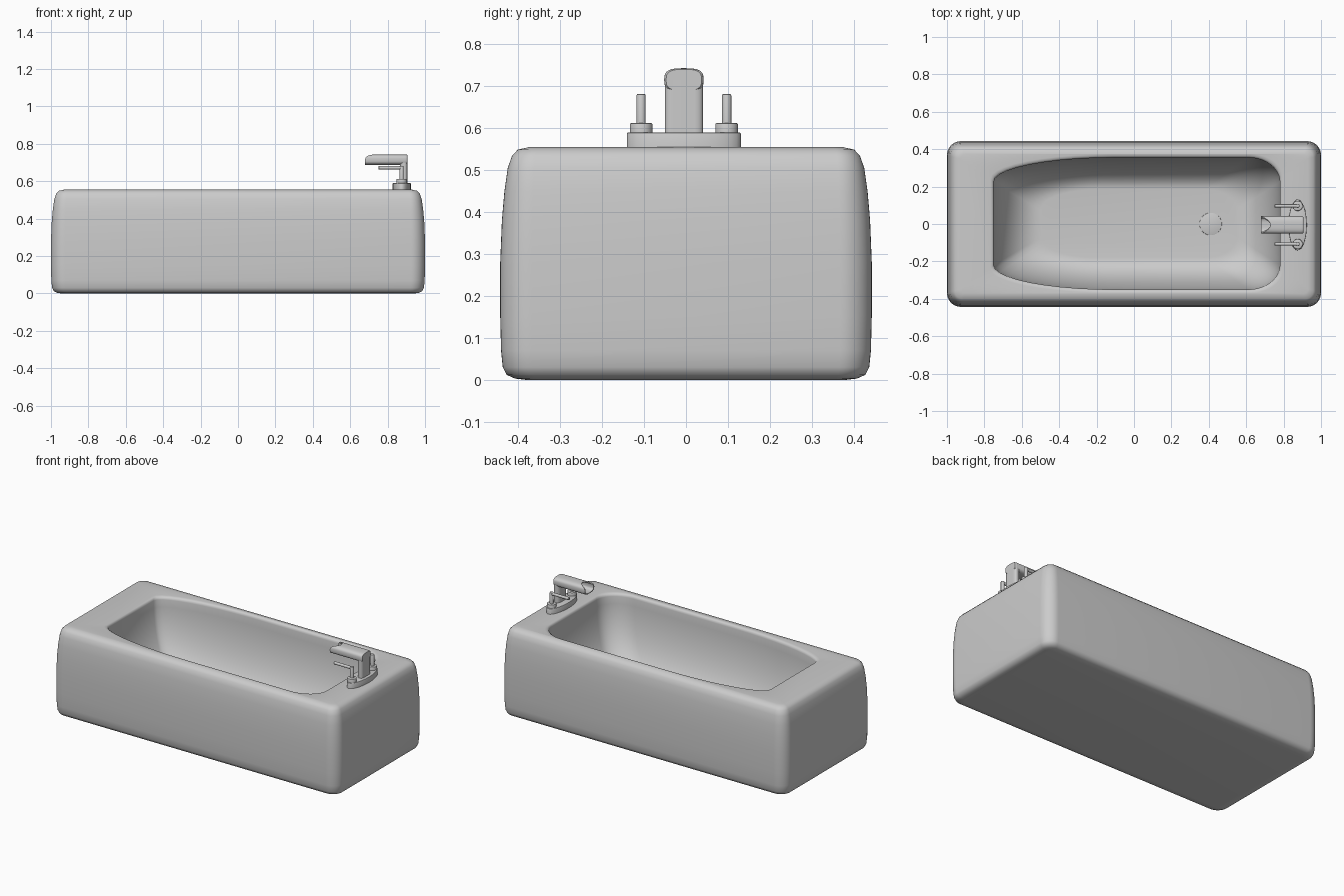
import bpy, bmesh
from math import sin, cos, pi, radians, copysign

if "Cube" in bpy.data.objects:
    bpy.data.objects.remove(bpy.data.objects["Cube"])

N = 10  # segments per rounded corner


def ring(x0, x1, y0, y1, z, left, right):
    """Rounded rectangle at height z; left/right give (rx, ry) of the corners."""
    pts = []
    for sx, sy, q in ((1, 1, 0), (-1, 1, 1), (-1, -1, 2), (1, -1, 3)):
        rx, ry = right if sx > 0 else left
        cx = x1 - rx if sx > 0 else x0 + rx
        cy = y1 - ry if sy > 0 else y0 + ry
        for i in range(N + 1):
            a = (q + i / N) * pi / 2
            pts.append((cx + rx * cos(a), cy + ry * sin(a), z))
    return pts


def loft(name, rings, angle=40):
    """Skin a stack of rings and cap both ends."""
    bm = bmesh.new()
    rows = [[bm.verts.new(p) for p in r] for r in rings]
    n = len(rows[0])
    for a, b in zip(rows, rows[1:]):
        for i in range(n):
            j = (i + 1) % n
            bm.faces.new((a[i], a[j], b[j], b[i]))
    bm.faces.new(rows[0][::-1])
    bm.faces.new(rows[-1])
    bmesh.ops.recalc_face_normals(bm, faces=bm.faces)
    me = bpy.data.meshes.new(name)
    bm.to_mesh(me)
    bm.free()
    ob = bpy.data.objects.new(name, me)
    bpy.context.collection.objects.link(ob)
    bpy.ops.object.select_all(action='DESELECT')
    ob.select_set(True)
    bpy.context.view_layer.objects.active = ob
    bpy.ops.object.shade_smooth_by_angle(angle=radians(angle))
    return ob


def oval(cx, cy, z, rx, ry, n=32):
    return [(cx + rx * cos(2 * pi * i / n), cy + ry * sin(2 * pi * i / n), z) for i in range(n)]


def oval_stack(name, cx, cy, rx, ry, z0, z1, bevel):
    """Upright oval post with a softened top edge."""
    rows = [(0, z0), (0, z1 - bevel), (bevel * .3, z1 - bevel * .3), (bevel, z1)]
    return loft(name, [oval(cx, cy, z, rx - d, ry - d) for d, z in rows])


# Tub: outer skin, rolled rim and bowl in one continuous surface
rings = []
for d, z in ((.06, 0), (.035, .003), (.015, .012), (.006, .03), (.002, .07), (0, .15), (0, .28),
             (.004, .38), (.01, .45), (.018, .505), (.028, .534), (.042, .549), (.07, .555)):
    r = max(.075 - d * .7, .02)
    rings.append(ring(-1 + d, 1 - d, -.443 + d, .443 - d, z, (r, r), (r, r)))


def bowl(k, s, z):
    """k widens the mouth; s runs from mouth (0) to floor (1)."""
    return ring(-.75 - k + .25 * s, .78 + k - .23 * s, -.35 - k + .17 * s, .355 + k - .17 * s, z,
                (.65 - .35 * s, .13 - .02 * s), (.17, .13 - .02 * s))


FLOOR = .13
rings += [bowl(.018, 0, .555), bowl(.008, 0, .553), bowl(.002, 0, .547)]
for i in range(15):
    a = pi / 2 * i / 14
    rings.append(bowl(0, 1 - cos(a), .537 - (.537 - FLOOR) * sin(a)))
loft("tub", rings, 60)

# Drain in the floor
oval_stack("drain", .41, 0, .06, .06, FLOOR - .01, FLOOR + .003, .002)

# Tap base and upright column
CY = -.005
oval_stack("tap_base", .875, CY, .049, .136, .545, .59, .004)
loft("tap_column", [ring(.865, .905, CY - .045, CY + .045, z, (.018, .03), (.012, .02))
                    for z in (.58, .715)])


# Spout: squarish tube with a scooped open end
def spout_ring(x, scale=1, scoop=0):
    pts = []
    for i in range(40):
        a = 2 * pi * i / 40
        u = copysign(abs(cos(a)) ** .65, cos(a))
        v = copysign(abs(sin(a)) ** .65, sin(a))
        cut = scoop * max(0, 1 - u * u) if v > 0 else 0
        pts.append((x + cut, CY + .047 * u * scale, .715 + .028 * v * scale))
    return pts


loft("spout", [spout_ring(.905, .9), spout_ring(.902, .97), spout_ring(.895),
               spout_ring(.68, 1, .05), spout_ring(.68, .84, .05), spout_ring(.77, .84)])

# Pair of lever handles
for side, y in (("front", CY - .102), ("back", CY + .102)):
    oval_stack(side + "_handle_collar", .875, y, .027, .027, .58, .612, .003)
    oval_stack(side + "_handle_stem", .875, y, .011, .011, .6, .682, .004)
    rows = [(.875, .009), (.753, .009), (.75, .006)]
    loft(side + "_handle_lever", [[(x, y + p[0], .672 + p[1]) for p in oval(0, 0, 0, r, r, 16)]
                                  for x, r in rows])
